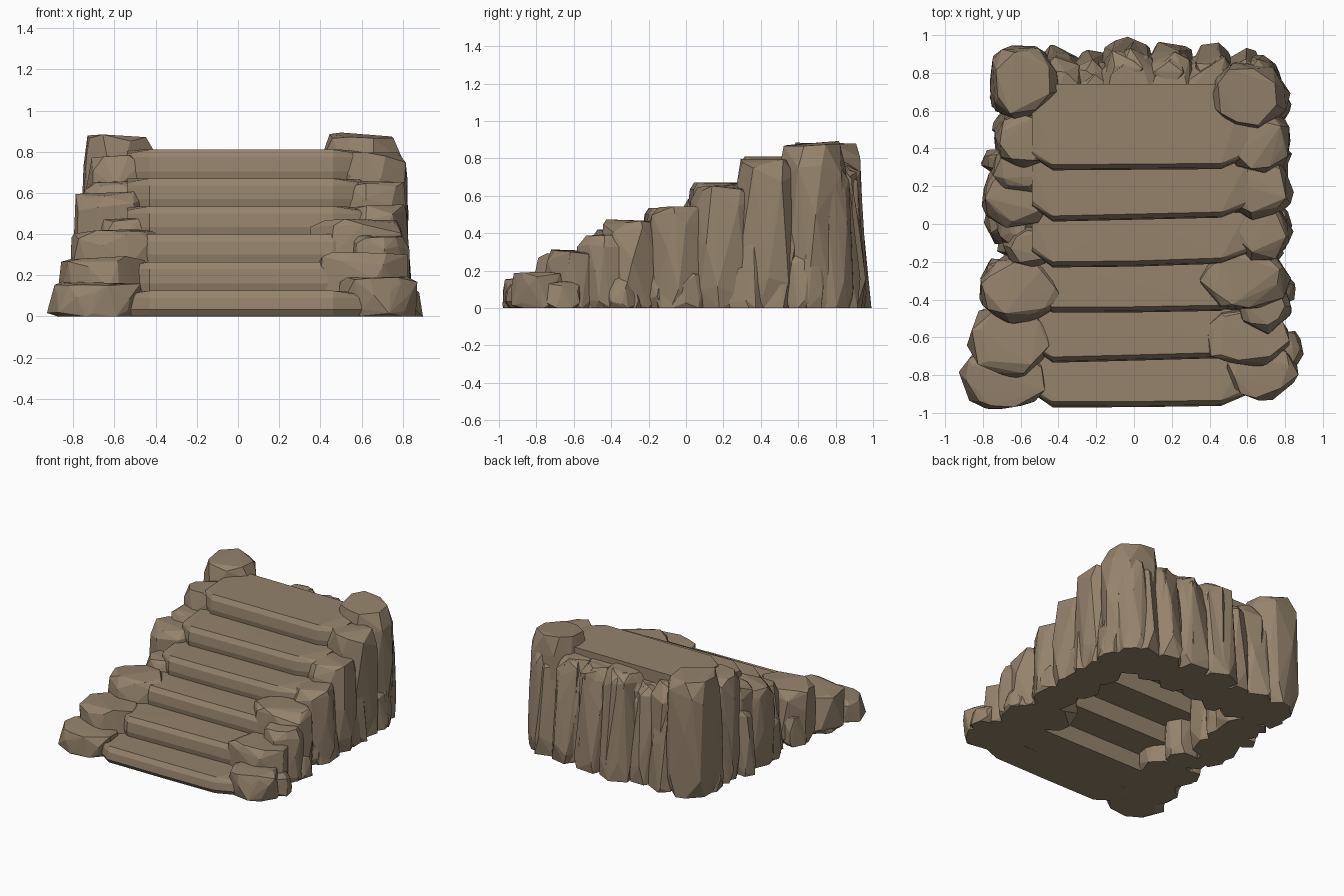
import bpy, bmesh, math, random
from mathutils import Vector

random.seed(11)
if "Cube" in bpy.data.objects:
    bpy.data.objects.remove(bpy.data.objects["Cube"], do_unlink=True)

stone = bpy.data.materials.new("brown_stone")
stone.use_nodes = True
colour = (0.30, 0.225, 0.15, 1)
stone.diffuse_color = colour
shader = stone.node_tree.nodes["Principled BSDF"]
shader.inputs["Base Color"].default_value = colour
shader.inputs["Roughness"].default_value = 0.9


def hull(name, points):
    """Flat-faceted block wrapped around a set of points."""
    bm = bmesh.new()
    for p in points:
        bm.verts.new(p)
    result = bmesh.ops.convex_hull(bm, input=bm.verts)
    loose = {v for v in result["geom_interior"] + result["geom_unused"]
             if isinstance(v, bmesh.types.BMVert)}
    bmesh.ops.delete(bm, geom=list(loose), context="VERTS")
    bmesh.ops.recalc_face_normals(bm, faces=bm.faces)
    mesh = bpy.data.meshes.new(name)
    bm.to_mesh(mesh)
    bm.free()
    mesh.materials.append(stone)
    obj = bpy.data.objects.new(name, mesh)
    bpy.context.collection.objects.link(obj)


def rock(name, x, y, rx, ry, top, sides=8, lean=(0, 0), cap=.82):
    """Craggy upright boulder standing on the ground."""
    points = []
    turn = random.uniform(0, math.tau)
    for level, width in ((0, .92), (.16, 1.03), (.55, 1), (.88, .98), (1, cap)):
        turn += random.uniform(.05, .3)
        for i in range(sides):
            a = turn + math.tau * (i + random.uniform(-.3, .3)) / sides
            r = width * random.uniform(.88, 1.07)
            z = top * level
            if 0 < level < 1:
                z += top * random.uniform(-.1, .06)
            elif level == 1:
                z -= random.uniform(0, .035)
            points.append(Vector((x + rx * r * math.cos(a) + lean[0] * level,
                                  y + ry * r * math.sin(a) + lean[1] * level, z)))
    hull(name, points)


# Stair slabs with worn front lips; the upper ones leave a hollow beneath
fronts = [-.98, -.735, -.475, -.235, .01, .275]
heights = [.125, .265, .40, .535, .67, .81]
for i, (front, top) in enumerate(zip(fronts, heights)):
    low = 0 if i < 2 else heights[i - 1] - .14
    seam = heights[i - 1] if i else 0
    back = fronts[i + 1] + .05 if i < 5 else .74
    points = []
    for x, inset in ((-.54, .08), (-.43, 0), (0, .005), (.46, .015), (.60, .07)):
        skew = random.uniform(0, .01)
        for dy, z in ((.03, low), (.02, seam + .005), (0, seam + .035),
                      (.008, top - .035), (.03, top)):
            drop = .02 if abs(x) > .5 and z == top else 0
            points.append((x, front + dy + inset + skew, z - drop))
        points += [(x, back, low), (x, back, top - random.uniform(0, .006))]
    hull(f"step_{i + 1}", points)

# Large boulders flanking the stairs: x, y, radius x, radius y, top
right_side = [
    (-.69, -.82, .22, .175, .18), (-.65, -.61, .22, .20, .30),
    (-.60, -.35, .235, .18, .43), (-.55, -.125, .14, .11, .48),
    (-.62, .15, .195, .18, .61), (-.59, .30, .165, .14, .66),
    (-.58, .45, .17, .16, .79), (-.59, .745, .19, .215, .885)]
left_side = [
    (.68, -.77, .19, .155, .20), (.59, -.59, .235, .165, .32),
    (.69, -.42, .14, .16, .40), (.58, -.29, .245, .19, .48),
    (.67, -.03, .17, .17, .55), (.66, .19, .175, .18, .66),
    (.66, .43, .175, .17, .80), (.595, .68, .22, .19, .895)]
for side, rocks in (("right", right_side), ("left", left_side)):
    for i, data in enumerate(rocks):
        rock(f"{side}_boulder_{i + 1}", *data)


def slope(y):
    """Height of the rocky wall at a given depth."""
    return min(.80, max(.14, .45 + .52 * y))


# Angular shards along both outer walls
for name, sign, offset in (("right", -1, .665), ("left", 1, .715)):
    for i in range(10):
        y = -.78 + i * .16 + random.uniform(-.02, .02)
        rock(f"{name}_wall_shard_{i + 1}", sign * (offset + random.uniform(-.02, .03)), y,
             random.uniform(.08, .11), random.uniform(.08, .12),
             slope(y) * random.uniform(.75, .97), sides=5,
             lean=(-sign * .05, random.uniform(-.03, .03)), cap=.5)

# Short stones at the foot of the walls
feet = [(.83, -.66, .075, .09, .15), (.78, -.35, .08, .09, .18),
        (.77, -.02, .075, .13, .22), (.77, .30, .065, .10, .26),
        (.77, .62, .065, .09, .30), (-.78, -.58, .08, .10, .20),
        (-.74, -.28, .085, .10, .24), (-.72, .02, .08, .12, .30),
        (-.74, .33, .075, .07, .50)]
for i, data in enumerate(feet):
    rock(f"foot_stone_{i + 1}", *data, sides=6,
         lean=(math.copysign(.03, -data[0]), 0), cap=.6)

# Back wall columns, thick enough to close the hollow, and tapering spires
columns = [(-.38, .71, .15, .20, .77), (-.20, .69, .14, .20, .72),
           (-.02, .74, .18, .22, .79), (.19, .74, .15, .21, .78),
           (.40, .73, .16, .20, .78), (.66, .77, .12, .13, .78)]
for i, data in enumerate(columns):
    rock(f"back_column_{i + 1}", *data, lean=(0, -.03), cap=.7)
spires = [(-.40, .84, .12, .60), (-.23, .82, .11, .72), (-.03, .88, .15, .79),
          (.19, .87, .13, .78), (.42, .85, .12, .76), (.59, .82, .11, .74)]
for i, (x, y, radius, top) in enumerate(spires):
    rock(f"back_spire_{i + 1}", x, y, radius, .115, top, sides=5,
         lean=(random.uniform(-.03, .03), -.07), cap=.55)
